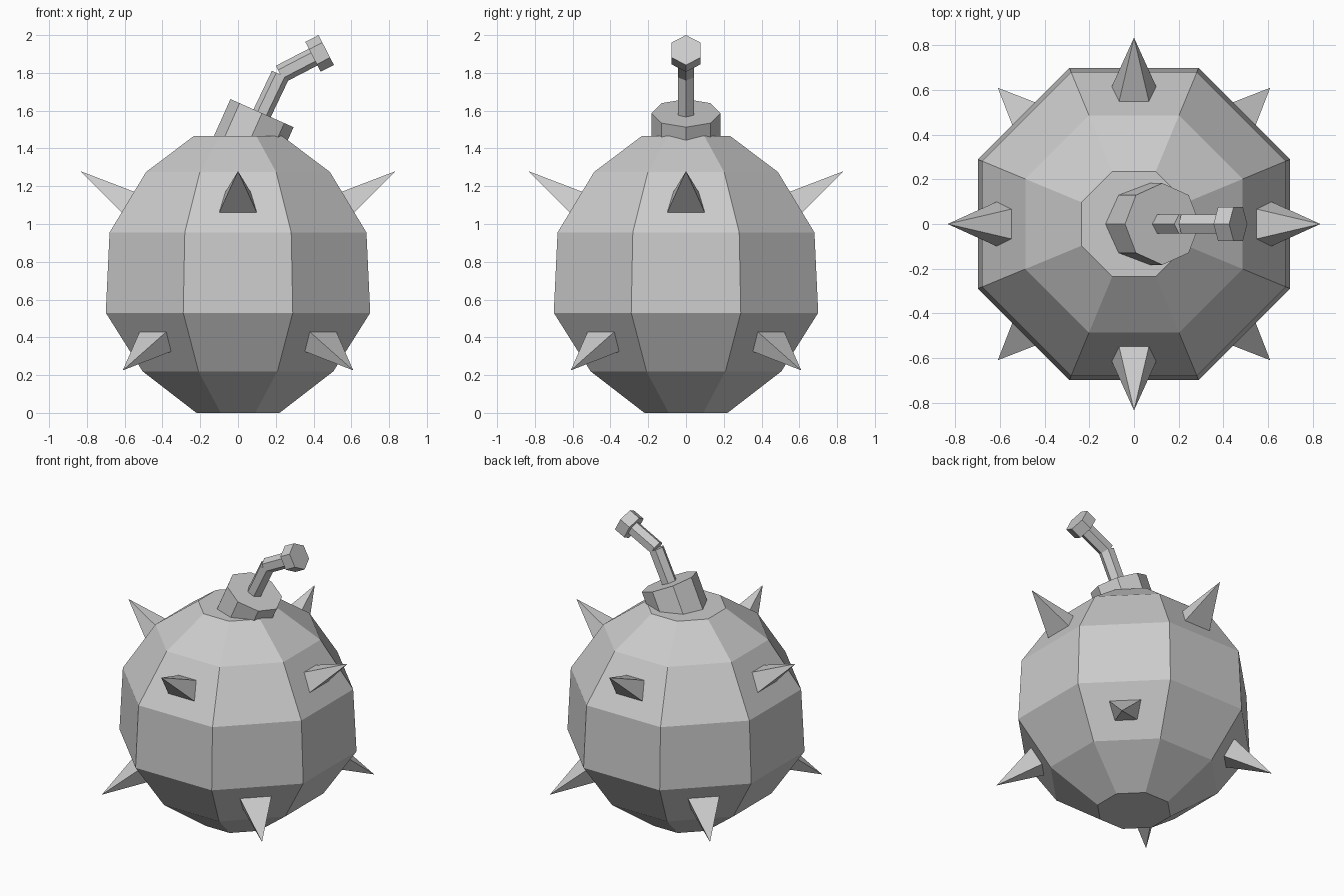
import bpy, bmesh, math
from mathutils import Vector

if "Cube" in bpy.data.objects:
    bpy.data.objects.remove(bpy.data.objects["Cube"])

grey = bpy.data.materials.new("light_grey")
grey.diffuse_color = (0.6, 0.6, 0.6, 1)
grey.use_nodes = True
grey.node_tree.nodes["Principled BSDF"].inputs["Base Color"].default_value = grey.diffuse_color


def finish(name, bm):
    bmesh.ops.recalc_face_normals(bm, faces=bm.faces)
    mesh = bpy.data.meshes.new(name)
    bm.to_mesh(mesh)
    bm.free()
    mesh.materials.append(grey)
    obj = bpy.data.objects.new(name, mesh)
    bpy.context.collection.objects.link(obj)
    return obj


def loft(name, rings):
    """Closed solid through rings that have equal vertex counts."""
    bm = bmesh.new()
    loops = [[bm.verts.new(p) for p in ring] for ring in rings]
    n = len(loops[0])
    for a, b in zip(loops, loops[1:]):
        for i in range(n):
            j = (i + 1) % n
            bm.faces.new((a[i], a[j], b[j], b[i]))
    bm.faces.new(loops[0])
    bm.faces.new(loops[-1])
    return finish(name, bm)


def prism(name, start, end, radius, sides):
    """Prism between two (x, z) points, with a corner in the xz plane."""
    a, b = Vector((start[0], 0, start[1])), Vector((end[0], 0, end[1]))
    axis = (b - a).normalized()
    v = Vector((0, 1, 0))
    u = v.cross(axis)
    angles = [math.tau * i / sides for i in range(sides)]
    offsets = [radius * (math.cos(t) * u + math.sin(t) * v) for t in angles]
    return loft(name, [[c + o for o in offsets] for c in (a, b)])


def spike(name, angle, tip, low, high):
    """Pyramid on a body facet; low and high are (distance, z, half width)."""
    out = Vector((math.cos(angle), math.sin(angle), 0))
    side = Vector((-math.sin(angle), math.cos(angle), 0))
    up = Vector((0, 0, 1))
    bm = bmesh.new()
    base = [bm.verts.new(out * r + up * z + side * w * s)
            for (r, z, w), s in ((low, -1), (low, 1), (high, 1), (high, -1))]
    apex = bm.verts.new(out * tip[0] + up * tip[1])
    bm.faces.new(base)
    for i in range(4):
        bm.faces.new((base[i], base[(i + 1) % 4], apex))
    return finish(name, bm)


# Body: eight-sided shell, (distance to flat side, z)
profile = [(0.22, 0), (0.505, 0.22), (0.70, 0.53),
           (0.68, 0.955), (0.487, 1.275), (0.235, 1.465)]
corners = [math.radians(22.5 + 45 * i) for i in range(8)]
k = 1 / math.cos(math.radians(22.5))
loft("body", [[(r * k * math.cos(t), r * k * math.sin(t), z) for t in corners]
              for r, z in profile])

# Upper spikes on the four main sides, lower spikes on the diagonals
for i in range(4):
    a = math.radians(90 * i)
    spike(f"upper_spike_{i + 1}", a, (0.835, 1.28),
          (0.615, 1.06, 0.10), (0.548, 1.17, 0.067))
    spike(f"lower_spike_{i + 1}", a + math.pi / 4, (0.863, 0.225),
          (0.570, 0.325, 0.07), (0.636, 0.43, 0.10))

# Tilted cap, bent fuse and fuse head
prism("cap", (0.025, 1.358), (0.127, 1.587), 0.183, 8)
prism("fuse_lower", (0.115, 1.56), (0.225, 1.79), 0.05, 6)
prism("fuse_upper", (0.223, 1.793), (0.41, 1.89), 0.05, 6)
prism("fuse_head", (0.397, 1.885), (0.467, 1.921), 0.089, 6)
